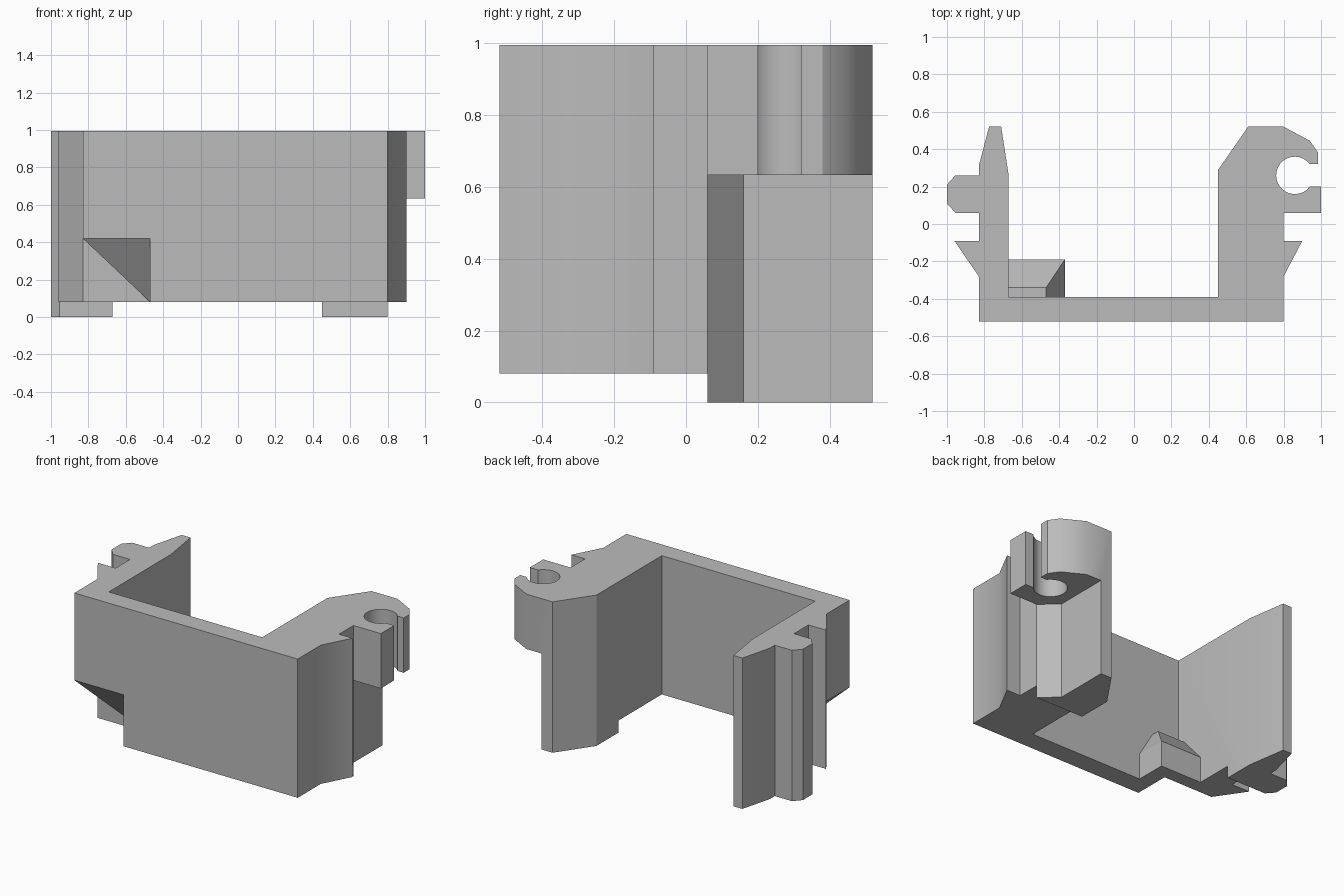
import bpy
import bmesh
from math import cos, sin, radians
from mathutils import Vector

cube = bpy.data.objects.get("Cube")
if cube:
    bpy.data.objects.remove(cube, do_unlink=True)

grey = bpy.data.materials.new("plain grey")
grey.use_nodes = True
grey.diffuse_color = (0.5, 0.5, 0.5, 1)
grey.node_tree.nodes["Principled BSDF"].inputs["Base Color"].default_value = (0.5, 0.5, 0.5, 1)


def make_object(name, bm):
    bmesh.ops.recalc_face_normals(bm, faces=bm.faces[:])
    mesh = bpy.data.meshes.new(name)
    bm.to_mesh(mesh)
    bm.free()
    mesh.materials.append(grey)
    obj = bpy.data.objects.new(name, mesh)
    bpy.context.collection.objects.link(obj)
    return obj


def prism(name, outline, low, high, axis="z"):
    """Extrude a 2D outline along an axis; the outline uses the other two axes in order."""
    place = {"x": lambda a, b, h: (h, a, b),
             "y": lambda a, b, h: (a, h, b),
             "z": lambda a, b, h: (a, b, h)}[axis]
    bm = bmesh.new()
    face = bm.faces.new([bm.verts.new(place(a, b, low)) for a, b in outline])
    out = bmesh.ops.extrude_face_region(bm, geom=[face])
    top = [v for v in out["geom"] if isinstance(v, bmesh.types.BMVert)]
    bmesh.ops.translate(bm, verts=top, vec=Vector(place(0, 0, high - low)))
    return make_object(name, bm)


def combine(target, other, operation):
    mod = target.modifiers.new(operation.lower(), "BOOLEAN")
    mod.operation = operation
    mod.solver = "EXACT"
    mod.object = other
    other.hide_render = True
    bpy.context.view_layer.objects.active = target
    bpy.ops.object.modifier_apply(modifier=mod.name)
    bpy.data.objects.remove(other, do_unlink=True)


TOP = 0.995
# Open round socket in the right arm
socket = [(0.86 + 0.1 * cos(radians(a)), 0.26 + 0.1 * sin(radians(a)))
          for a in range(37, 324, 13)]
# Thick right arm with barb and socket, then slim left arm with clip and barb
right_arm = [(0.8, -0.52), (0.8, -0.28), (0.9, -0.09), (0.8, -0.09), (0.8, 0.06),
             (1.0, 0.06), (1.0, 0.2)] + socket[::-1] + [
             (0.985, 0.32), (0.985, 0.38), (0.94, 0.445), (0.8, 0.52), (0.61, 0.52),
             (0.45, 0.29), (0.45, -0.39)]
left_arm = [(-0.67, -0.39), (-0.67, 0.26), (-0.71, 0.52), (-0.775, 0.52),
            (-0.83, 0.31), (-0.83, 0.26), (-0.955, 0.26), (-1.0, 0.21), (-1.0, 0.11),
            (-0.955, 0.06), (-0.83, 0.06), (-0.83, -0.09), (-0.96, -0.09),
            (-0.83, -0.28), (-0.83, -0.52)]
body = prism("bracket_body", right_arm + left_arm, 0, TOP)

# Sloped boss in the inner corner
bm = bmesh.new()
rings = []
for x, y, z in [(-0.37, -0.19, 0), (-0.37, -0.19, 0.25), (-0.47, -0.34, 0.42)]:
    corners = [(-0.75, -0.45), (x, -0.45), (x, y), (-0.75, y)]
    rings.append([bm.verts.new((a, b, z)) for a, b in corners])
bm.faces.new(rings[0])
bm.faces.new(rings[-1])
for lower, upper in zip(rings, rings[1:]):
    for i in range(4):
        j = (i + 1) % 4
        bm.faces.new((lower[i], lower[j], upper[j], upper[i]))
combine(body, make_object("corner_boss", bm), "UNION")

# Raise the front part, leaving feet under the arm ends
combine(body, prism("front_cutter", [(-1.2, -1), (1.2, -1), (1.2, 0.06), (-1.2, 0.06)],
                    -0.1, 0.08), "DIFFERENCE")
# Narrow column below the socket
combine(body, prism("column_cutter", [(0.86, 0.005), (0.69, 0.16), (0.69, 0.6),
                                      (1.1, 0.6), (1.1, 0.005)],
                    -0.1, 0.633), "DIFFERENCE")
# Two wedges hollow the lower front corner into a hipped recess
combine(body, prism("front_wedge", [(-0.6, 0.533), (-0.28, 0.08), (-0.28, -0.05),
                                    (-0.6, -0.05)], -0.9, -0.47, "x"), "DIFFERENCE")
combine(body, prism("side_wedge", [(-0.9, 0.486), (-0.47, 0.08), (-0.47, -0.05),
                                   (-0.9, -0.05)], -0.6, -0.28, "y"), "DIFFERENCE")

bpy.ops.object.select_all(action="DESELECT")
body.select_set(True)
bpy.context.view_layer.objects.active = body
bpy.ops.object.shade_smooth_by_angle(angle=radians(30))
